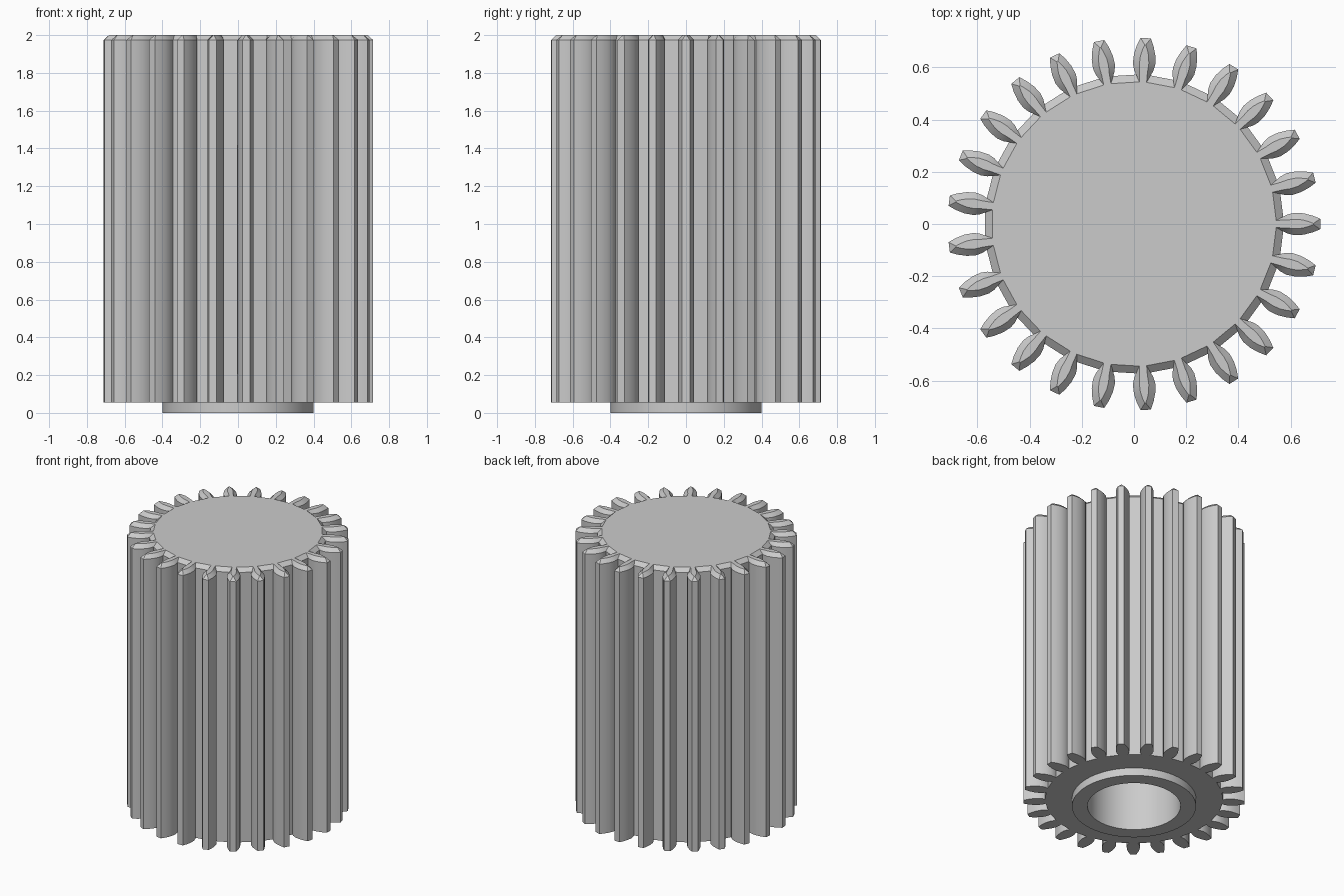
import bpy, bmesh
from math import sin, cos, tau, radians
from mathutils import Vector

cube = bpy.data.objects.get("Cube")
if cube:
    bpy.data.objects.remove(cube)

TEETH = 25
BASE, SHOULDER, TOP = 0.055, 1.975, 2.0

# Half tooth, root to tip: radius and half width of the flank, then of the chamfered top
FLANK = [(0.572, 0.028), (0.59, 0.037), (0.615, 0.043), (0.65, 0.041), (0.685, 0.032), (0.714, 0.02)]
CREST = [(0.545, 0.014), (0.585, 0.015), (0.615, 0.018), (0.645, 0.016), (0.67, 0.009), (0.688, 0.002)]

steel = bpy.data.materials.new("steel grey")
steel.use_nodes = True
grey = (0.6, 0.6, 0.6, 1)
steel.diffuse_color = grey
steel.node_tree.nodes["Principled BSDF"].inputs["Base Color"].default_value = grey

bm = bmesh.new()


def gear_loop(half, z):
    """Toothed outline made by repeating one mirrored tooth."""
    tooth = [(r, -w) for r, w in half] + [(r, w) for r, w in reversed(half)]
    loop = []
    for i in range(TEETH):
        c, s = cos(tau * i / TEETH), sin(tau * i / TEETH)
        loop += [bm.verts.new((x * c - y * s, x * s + y * c, z)) for x, y in tooth]
    return loop


def circle_loop(radius, z, sides=64):
    return [bm.verts.new((radius * cos(tau * i / sides), radius * sin(tau * i / sides), z))
            for i in range(sides)]


def loft(a, b):
    for i in range(len(a)):
        j = (i + 1) % len(a)
        bm.faces.new((a[i], a[j], b[j], b[i]))


def loop_edges(loop):
    found = []
    for i, v in enumerate(loop):
        w = loop[(i + 1) % len(loop)]
        found.append(bm.edges.get((v, w)))
    return found


# Toothed wall, top chamfer and top face
bottom = gear_loop(FLANK, BASE)
shoulder = gear_loop(FLANK, SHOULDER)
crest = gear_loop(CREST, TOP)
loft(bottom, shoulder)
loft(shoulder, crest)
bm.faces.new(crest)

# Boss under the gear and blind bore
boss = [circle_loop(r, z) for r, z in ((0.4, BASE), (0.4, 0), (0.3, 0), (0.3, 1.0))]
for a, b in zip(boss, boss[1:]):
    loft(a, b)
bm.faces.new(boss[-1])

# Underside between teeth and boss
bmesh.ops.triangle_fill(bm, edges=loop_edges(bottom) + loop_edges(boss[0]),
                        use_beauty=True, normal=Vector((0, 0, -1)))
bmesh.ops.recalc_face_normals(bm, faces=bm.faces)

mesh = bpy.data.meshes.new("pinion_gear")
bm.to_mesh(mesh)
bm.free()
mesh.materials.append(steel)
gear = bpy.data.objects.new("pinion_gear", mesh)
bpy.context.collection.objects.link(gear)

# Rounded flanks with crisp edges
bpy.ops.object.select_all(action='DESELECT')
gear.select_set(True)
bpy.context.view_layer.objects.active = gear
bpy.ops.object.shade_smooth_by_angle(angle=radians(30))
